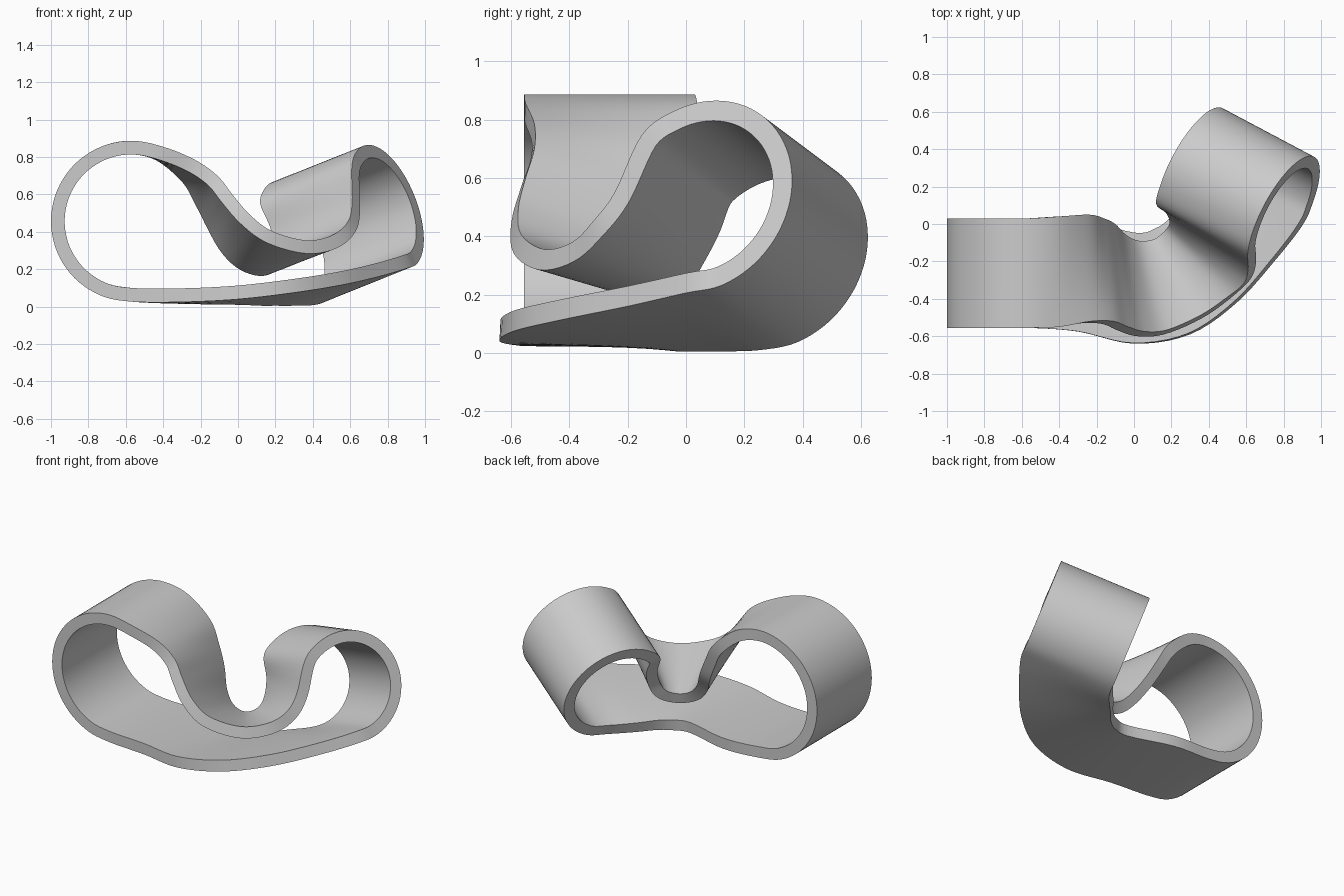
import bpy, bmesh
from math import cos, sin, radians
from mathutils import Vector

if "Cube" in bpy.data.objects:
    bpy.data.objects.remove(bpy.data.objects["Cube"], do_unlink=True)

THICKNESS = 0.073
ACROSS = 8      # divisions across the band width
STEPS = 5       # divisions between control rungs


def arc(front, back, up, side, radius, start, end, count):
    """Rungs of a round loop: pairs of front and back edge points."""
    rungs = []
    for i in range(count + 1):
        a = radians(start + (end - start) * i / count)
        out = radius * (cos(a) * up + sin(a) * side)
        rungs.append((front + out, back + out))
    return rungs


def pairs(rows):
    return [(Vector(r[:3]), Vector(r[3:])) for r in rows]


def catmull(p, q, r, s, t):
    return 0.5 * (2 * q + (r - p) * t + (2 * p - 5 * q + 4 * r - s) * t ** 2
                  + (3 * q - p - 3 * r + s) * t ** 3)


# Large upright loop on the right
large_loop = arc(Vector((-0.57, -0.555, 0.457)), Vector((-0.57, 0.03, 0.457)),
                 Vector((0, 0, 1)), Vector((-1, 0, 0)), 0.43, 0, 180, 8)

# Smaller loop on the left, turned and tilted
axis = Vector((0.49, -0.26, 0.195)).normalized()
side = Vector((0, 0, 1)).cross(axis).normalized()
up = axis.cross(side)
centre = Vector((0.80, 0.05, 0.535))
small_loop = arc(centre, centre - 0.588 * axis, up, side, 0.35, 180, -50, 10)

# Lower strand, large loop to small loop
lower_strand = pairs([
    (-.3, -.575, .025, -.3, .03, .015),
    (0, -.64, .04, 0, -.05, .01),
    (.3, -.59, .075, .12, -.03, .005),
    (.55, -.42, .115, .2, .02, .005),
    (.75, -.2, .16, .29, .12, .005),
])

# Upper strand, large loop down into the valley and up to the small loop
upper_strand = pairs([
    (-.4, -.55, .855, -.4, .04, .845),
    (-.23, -.52, .785, -.24, .05, .71),
    (-.11, -.52, .7, -.16, .03, .57),
    (-.03, -.55, .6, -.1, 0, .45),
    (.06, -.575, .495, -.04, -.06, .34),
    (.18, -.565, .405, .03, -.09, .265),
    (.36, -.485, .355, .11, -.08, .235),
    (.5, -.39, .38, .17, -.03, .26),
    (.585, -.32, .45, .19, .01, .33),
    (.61, -.245, .55, .17, .06, .43),
])

rungs = large_loop + lower_strand + small_loop + upper_strand[::-1]
n = len(rungs)

# Closed ruled surface through all rungs
bm = bmesh.new()
rows = []
for i in range(n):
    near = [rungs[(i + k) % n] for k in (-1, 0, 1, 2)]
    for j in range(STEPS):
        f, b = (catmull(*[r[e] for r in near], j / STEPS) for e in (0, 1))
        rows.append([bm.verts.new(f.lerp(b, k / ACROSS)) for k in range(ACROSS + 1)])
for i, row in enumerate(rows):
    following = rows[(i + 1) % len(rows)]
    for k in range(ACROSS):
        bm.faces.new((row[k], following[k], following[k + 1], row[k + 1]))

# Outward normals: the far end of the large loop must face -x
bm.normal_update()
if min(bm.faces, key=lambda f: f.calc_center_median().x).normal.x > 0:
    bmesh.ops.reverse_faces(bm, faces=bm.faces[:])

mesh = bpy.data.meshes.new("twisted_band")
bm.to_mesh(mesh)
bm.free()
band = bpy.data.objects.new("twisted_band", mesh)
bpy.context.collection.objects.link(band)

grey = bpy.data.materials.new("plain_grey")
grey.use_nodes = True
grey.diffuse_color = (0.6, 0.6, 0.6, 1)
grey.node_tree.nodes["Principled BSDF"].inputs["Base Color"].default_value = (0.6, 0.6, 0.6, 1)
mesh.materials.append(grey)

# Wall thickness grows inward
shell = band.modifiers.new("wall", "SOLIDIFY")
shell.thickness = THICKNESS
shell.offset = -1

bpy.context.view_layer.objects.active = band
band.select_set(True)
bpy.ops.object.modifier_apply(modifier=shell.name)
bpy.ops.object.shade_smooth_by_angle(angle=radians(35))
